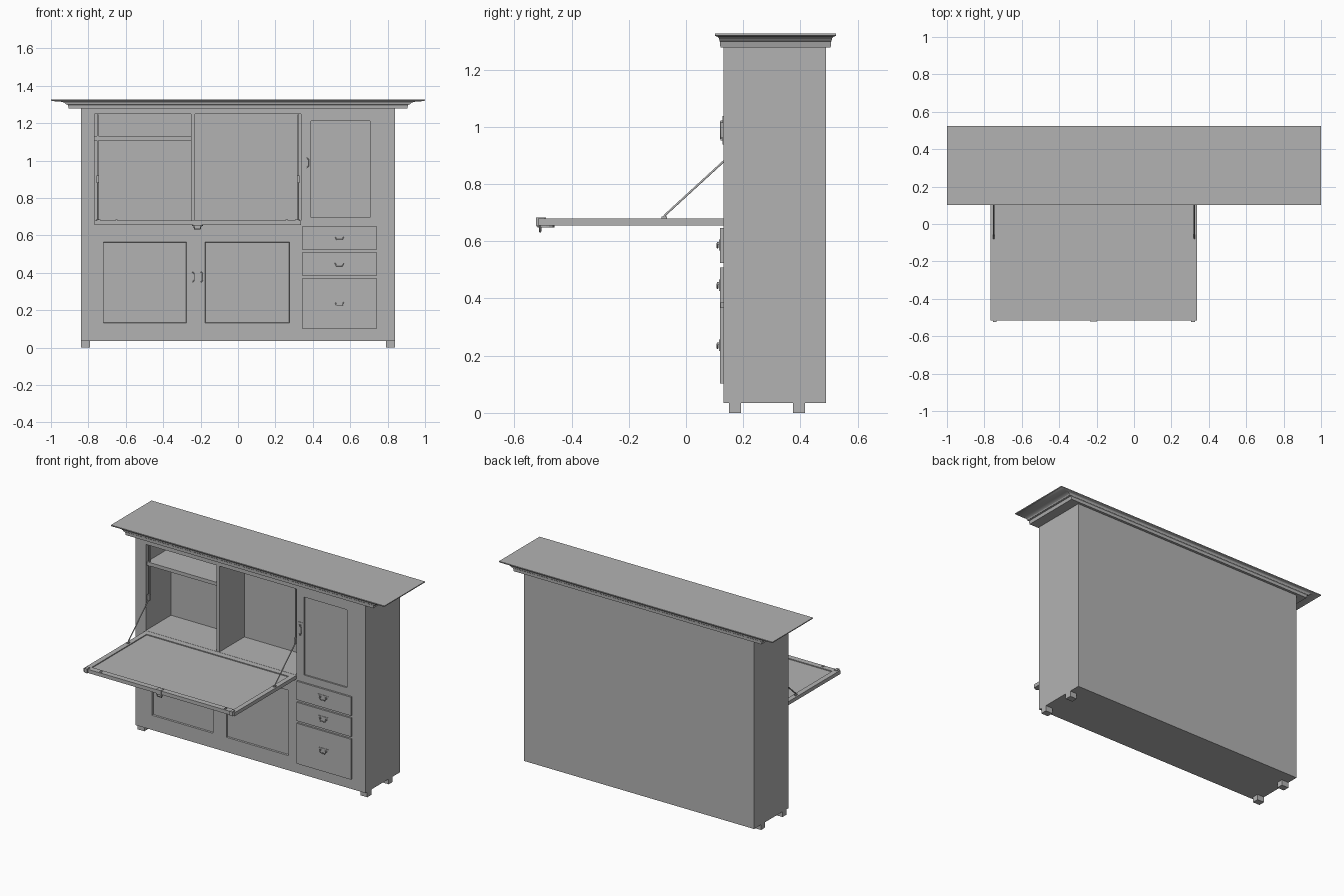
import bpy, bmesh, math
from mathutils import Vector, Matrix

if "Cube" in bpy.data.objects:
    bpy.data.objects.remove(bpy.data.objects["Cube"])

GREY = bpy.data.materials.new("plain grey")
GREY.diffuse_color = (0.45, 0.45, 0.45, 1)
GREY.use_nodes = True
GREY.node_tree.nodes["Principled BSDF"].inputs["Base Color"].default_value = GREY.diffuse_color


def finish(name, bm):
    bmesh.ops.recalc_face_normals(bm, faces=bm.faces[:])
    me = bpy.data.meshes.new(name)
    bm.to_mesh(me)
    bm.free()
    me.materials.append(GREY)
    ob = bpy.data.objects.new(name, me)
    bpy.context.collection.objects.link(ob)
    return ob


def add_box(bm, x, y, z, taper=0.0):
    """Box from ranges; taper narrows the far (+y) face."""
    vs = bmesh.ops.create_cube(bm, size=1)["verts"]
    for v in vs:
        t = taper if v.co.y > 0 else 0
        sx, sz = math.copysign(t, v.co.x), math.copysign(t, v.co.z)
        v.co = Vector((x[v.co.x > 0] - sx, y[v.co.y > 0], z[v.co.z > 0] - sz))


def box(name, x, y, z):
    bm = bmesh.new()
    add_box(bm, x, y, z)
    return finish(name, bm)


def cut(target, cutter):
    cutter.hide_render = True
    cutter.hide_viewport = False
    cutter.display_type = 'WIRE'
    mod = target.modifiers.new("cut", 'BOOLEAN')
    mod.operation = 'DIFFERENCE'
    mod.solver = 'EXACT'
    mod.object = cutter
    bpy.context.view_layer.objects.active = target
    bpy.ops.object.modifier_apply(modifier=mod.name)
    bpy.data.objects.remove(cutter)


def rod(name, points, r):
    """Round bar following a list of points."""
    cu = bpy.data.curves.new(name, 'CURVE')
    cu.dimensions = '3D'
    cu.bevel_depth = r
    cu.bevel_resolution = 1
    cu.use_fill_caps = True
    sp = cu.splines.new('POLY')
    sp.points.add(len(points) - 1)
    for p, co in zip(sp.points, points):
        p.co = (*co, 1)
    cu.materials.append(GREY)
    ob = bpy.data.objects.new(name, cu)
    bpy.context.collection.objects.link(ob)
    return ob


FRONT, BACK = 0.131, 0.49

# cabinet body with desk niche and recessed door panels
body = box("cabinet_body", (-0.84, 0.84), (FRONT, BACK), (0.035, 1.285))
bm = bmesh.new()
add_box(bm, (-0.766, 0.337), (0.05, 0.395), (0.68, 1.249))
add_box(bm, (0.391, 0.707), (0.05, FRONT + 0.01), (0.695, 1.21))
for x in ((-0.722, -0.274), (-0.178, 0.278)):
    add_box(bm, x, (FRONT - 0.01, FRONT + 0.01), (0.13, 0.565), 0.004)
cut(body, finish("recess_cutter", bm))

# niche divider and shelf
box("niche_divider", (-0.252, -0.23), (FRONT + 0.002, 0.396), (0.679, 1.25))
box("niche_shelf", (-0.767, -0.251), (FRONT + 0.012, 0.396), (1.107, 1.13))

# feet
for x in (-0.84, 0.79):
    for y in (0.15, 0.374):
        box("foot", (x, x + 0.05), (y, y + 0.042), (0, 0.036))

# moulded cornice: rectangles stacked along a cove profile
prof = [(0.905, 1.278), (0.91, 1.298), (0.92, 1.300)]
for i in range(7):
    a = math.radians(90 * i / 6)
    prof.append((0.922 + 0.05 * (1 - math.cos(a)), 1.302 + 0.014 * math.sin(a)))
prof += [(0.992, 1.318), (1.0, 1.320), (1.0, 1.326)]
bm = bmesh.new()
rings = []
for hx, z in prof:
    hy = 0.212 - (1 - hx) * 0.2
    rings.append([bm.verts.new((sx * hx, 0.313 + sy * hy, z))
                  for sx, sy in ((-1, -1), (1, -1), (1, 1), (-1, 1))])
for a, b in zip(rings, rings[1:]):
    for i in range(4):
        bm.faces.new((a[i], a[(i + 1) % 4], b[(i + 1) % 4], b[i]))
bm.faces.new(rings[0])
bm.faces.new(rings[-1])
cornice = finish("cornice", bm)
bpy.context.view_layer.objects.active = cornice
cornice.select_set(True)
bpy.ops.object.shade_smooth_by_angle(angle=math.radians(30))
cornice.select_set(False)

# fold-down desk leaf with recessed writing surface
leaf = box("desk_leaf", (-0.766, 0.337), (-0.517, FRONT), (0.655, 0.679))
cut(leaf, box("leaf_cutter", (-0.733, 0.305), (-0.48, 0.093), (0.673, 0.70)))

# leaf lock, lock pull beneath, and corner catches
box("leaf_lock", (-0.235, -0.199), (-0.522, -0.49), (0.652, 0.683))
bm = bmesh.new()
bmesh.ops.create_cone(bm, cap_ends=True, segments=16, radius1=0.03, radius2=0.03,
                      depth=0.006, matrix=Matrix.Translation((-0.217, -0.49, 0.652)))
finish("leaf_pull_plate", bm)
rod("leaf_pull", [(-0.237, -0.51, 0.655), (-0.232, -0.51, 0.634),
                  (-0.202, -0.51, 0.634), (-0.197, -0.51, 0.655)], 0.004)
for x in (-0.755, 0.306):
    box("leaf_catch", (x, x + 0.02), (-0.525, -0.495), (0.655, 0.684))
for x in (-0.655, 0.255):
    box("leaf_stop", (x, x + 0.012), (-0.51, -0.495), (0.678, 0.684))

# support stays with slide tracks, sliders and pivots
for x in (-0.75, 0.323):
    box("stay_track", (x - 0.004, x + 0.004), (FRONT + 0.01, FRONT + 0.02), (0.88, 1.245))
    box("stay_slider", (x - 0.007, x + 0.007), (FRONT, FRONT + 0.02), (0.88, 0.92))
    rod("stay_arm", [(x, FRONT + 0.012, 0.89), (x, -0.073, 0.692), (x, -0.082, 0.678)], 0.004)
    box("stay_pivot", (x - 0.006, x + 0.006), (-0.085, -0.066), (0.677, 0.686))

# drawer fronts
DRAWERS = ((0.524, 0.647), (0.385, 0.508), (0.102, 0.369))
for z in DRAWERS:
    box("drawer_front", (0.343, 0.742), (0.119, FRONT + 0.001), z)


def pull(name, cx, cz, face, w, h, vertical):
    """Back plate, two posts and a hanging bail."""
    box(name + "_plate", (cx - w / 2, cx + w / 2), (face - 0.003, face + 0.001),
        (cz - h / 2, cz + h / 2))
    span = (h if vertical else w) * 0.3
    drop = 0.01
    for s in (-1, 1):
        px, pz = (cx, cz + s * span) if vertical else (cx + s * span, cz + 0.006)
        box(name + "_post", (px - 0.005, px + 0.005), (face - 0.01, face),
            (pz - 0.005, pz + 0.005))
    y = face - 0.009
    if vertical:
        pts = [(cx, y, cz + span), (cx + drop, y, cz + span * 0.6),
               (cx + drop, y, cz - span * 0.6), (cx, y, cz - span)]
    else:
        pts = [(cx - span, y, cz + 0.006), (cx - span * 0.7, y, cz - drop),
               (cx + span * 0.7, y, cz - drop), (cx + span, y, cz + 0.006)]
    rod(name + "_bail", pts, 0.003)


# pulls on drawers and doors
for cz in (0.587, 0.446, 0.236):
    pull("drawer_pull", 0.542, cz, 0.119, 0.075, 0.04, False)
pull("upper_door_pull", 0.366, 0.988, FRONT, 0.03, 0.1, True)
for cx in (-0.244, -0.199):
    pull("lower_door_pull", cx, 0.377, FRONT, 0.028, 0.095, True)
